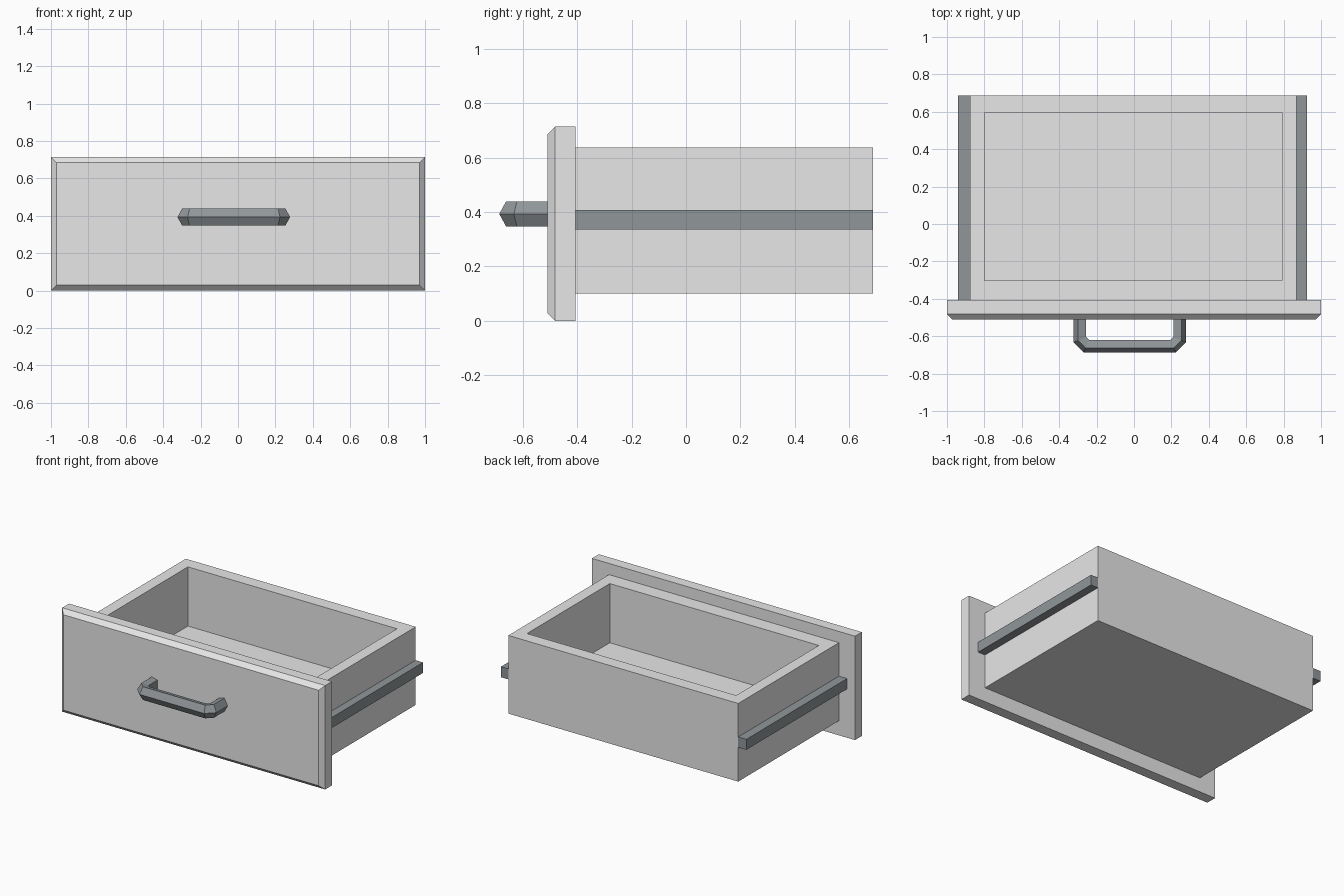
import bpy, bmesh, math

if "Cube" in bpy.data.objects:
    bpy.data.objects.remove(bpy.data.objects["Cube"])


def material(name, rgb):
    m = bpy.data.materials.new(name)
    m.diffuse_color = (*rgb, 1)
    m.use_nodes = True
    m.node_tree.nodes["Principled BSDF"].inputs["Base Color"].default_value = m.diffuse_color
    return m


PAINT = material("light_grey_paint", (0.8, 0.8, 0.8))
METAL = material("dark_grey_metal", (0.28, 0.305, 0.32))


def loft(name, rings, mat):
    """Skin a list of equal-length vertex rings and cap both ends."""
    bm = bmesh.new()
    loops = [[bm.verts.new(p) for p in ring] for ring in rings]
    n = len(loops[0])
    for a, b in zip(loops, loops[1:]):
        for i in range(n):
            j = (i + 1) % n
            bm.faces.new((a[i], a[j], b[j], b[i]))
    bm.faces.new(loops[0])
    bm.faces.new(loops[-1])
    bmesh.ops.recalc_face_normals(bm, faces=bm.faces[:])
    me = bpy.data.meshes.new(name)
    bm.to_mesh(me)
    bm.free()
    me.materials.append(mat)
    ob = bpy.data.objects.new(name, me)
    bpy.context.collection.objects.link(ob)
    return ob


def rect_xy(x0, x1, y0, y1, z):
    return [(x0, y0, z), (x1, y0, z), (x1, y1, z), (x0, y1, z)]


def rect_xz(x0, x1, z0, z1, y):
    return [(x0, y, z0), (x1, y, z0), (x1, y, z1), (x0, y, z1)]


Y_FRONT, Y_PANEL, Y_BACK = -0.51, -0.407, 0.687

# Front panel with a chamfered front edge
loft("drawer_front", [
    rect_xz(-1, 1, 0, 0.714, Y_PANEL),
    rect_xz(-1, 1, 0, 0.714, -0.481),
    rect_xz(-0.971, 0.971, 0.029, 0.685, Y_FRONT)], PAINT)

# Open box: outside up, over the rim, down to the floor
outer = (-0.878, 0.87, Y_PANEL, Y_BACK)
inner = (-0.799, 0.791, -0.302, 0.597)
loft("drawer_box", [
    rect_xy(*outer, 0.10), rect_xy(*outer, 0.637),
    rect_xy(*inner, 0.637), rect_xy(*inner, 0.23)], PAINT)

# Side runners
for side, x0, x1 in (("left", -0.94, -0.878), ("right", 0.87, 0.926)):
    loft(side + "_runner", [
        rect_xy(x0, x1, Y_PANEL, Y_BACK, 0.335),
        rect_xy(x0, x1, Y_PANEL, Y_BACK, 0.407)], METAL)

# Handle: five-sided section swept round a path with chamfered corners
# section points are (distance inward from the ridge, height from the middle)
section = [(0, 0), (0.025, 0.0455), (0.068, 0.034), (0.068, -0.034), (0.025, -0.0455)]
CX, CZ, HALF, REACH, CUT = -0.0225, 0.393, 0.301, -0.687, 0.054
T = math.tan(math.radians(22.5))


def handle_ring(side, station):
    ring = []
    for d, h in section:
        x, y = [(HALF - d, Y_FRONT),
                (HALF - d, REACH + CUT + d * T),
                (HALF - CUT - d * T, REACH + d)][station]
        ring.append((CX + side * x, y, CZ + h))
    return ring


loft("handle", [handle_ring(-1, s) for s in (0, 1, 2)]
     + [handle_ring(1, s) for s in (2, 1, 0)], METAL)
